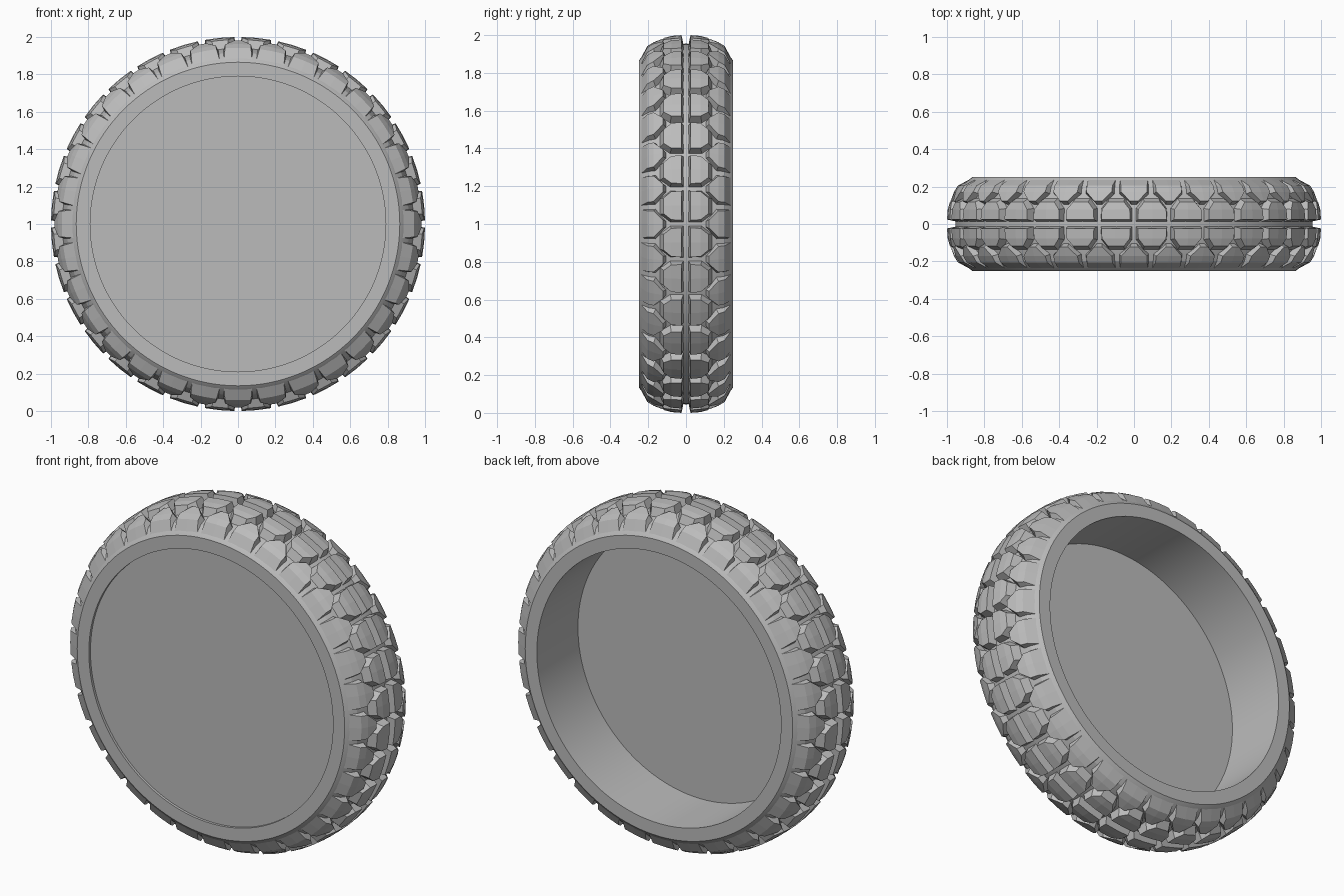
import bpy, bmesh
from math import sin, cos, pi

old = bpy.data.objects.get("Cube")
if old:
    bpy.data.objects.remove(old, do_unlink=True)

COUNT = 32            # tread blocks around each row
PITCH = 2 * pi / COUNT

rubber = bpy.data.materials.new("grey_rubber")
rubber.use_nodes = True
GREY = (0.5, 0.5, 0.5, 1)
rubber.diffuse_color = GREY
rubber.node_tree.nodes["Principled BSDF"].inputs["Base Color"].default_value = GREY


def polar(angle, y, r):
    """Point on the wheel, whose axle runs along y at height 1."""
    return (r * sin(angle), y, 1 + r * cos(angle))


def finish(name, bm, smooth_angle=0):
    bmesh.ops.recalc_face_normals(bm, faces=bm.faces[:])
    mesh = bpy.data.meshes.new(name)
    bm.to_mesh(mesh)
    bm.free()
    mesh.materials.append(rubber)
    obj = bpy.data.objects.new(name, mesh)
    bpy.context.collection.objects.link(obj)
    if smooth_angle:
        bpy.ops.object.select_all(action='DESELECT')
        bpy.context.view_layer.objects.active = obj
        obj.select_set(True)
        bpy.ops.object.shade_smooth_by_angle(angle=smooth_angle)
    return obj


def lathe(name, profile, steps):
    """Revolve a closed (y, radius) profile around the axle."""
    bm = bmesh.new()
    rings = [[bm.verts.new(polar(2 * pi * i / steps, y, r)) for y, r in profile]
             for i in range(steps)]
    n = len(profile)
    for i, ring in enumerate(rings):
        after = rings[(i + 1) % steps]
        for j in range(n):
            k = (j + 1) % n
            bm.faces.new((ring[j], ring[k], after[k], after[j]))
    return finish(name, bm, pi / 9)


def tread(name, rows, shift):
    """Loft one tapered block from rows of (half width, y, radius) at top and base,
    then repeat it around both sides of the tyre."""
    bm = bmesh.new()
    for side in (-1, 1):
        for i in range(COUNT):
            a = (i + shift) * PITCH
            rings = []
            for (tw, ty, tr), (bw, by, br) in rows:
                section = [(-bw, by, br), (-tw, ty, tr), (0, ty, tr),
                           (tw, ty, tr), (bw, by, br)]
                rings.append([bm.verts.new(polar(a + w, side * y, r))
                              for w, y, r in section])
            for r0, r1 in zip(rings, rings[1:]):
                for j in range(5):
                    k = (j + 1) % 5
                    bm.faces.new((r0[j], r0[k], r1[k], r1[j]))
            bm.faces.new(rings[0])
            bm.faces.new(rings[-1])
    return finish(name, bm)


# Tyre body: crowned outside, straight bore
half = [(0.25, 0.865), (0.235, 0.885), (0.2, 0.915), (0.12, 0.945)]
outside = half + [(0, 0.955)] + [(-y, r) for y, r in reversed(half)]
lathe("tyre_body", outside + [(-0.25, 0.79), (0.25, 0.79)], 128)

# Solid wheel disc set just behind the front rim
bm = bmesh.new()
rims = [[bm.verts.new(polar(2 * pi * i / 128, y, 0.795)) for i in range(128)]
        for y in (-0.235, -0.13)]
for rim in rims:
    bm.faces.new(rim)
for i in range(128):
    k = (i + 1) % 128
    bm.faces.new((rims[0][i], rims[0][k], rims[1][k], rims[1][i]))
finish("wheel_disc", bm)

# Centre blocks: half hexagons either side of the middle groove
tread("centre_blocks", [
    ((0.078, 0.024, 1.0), (0.09, 0.012, 0.945)),
    ((0.075, 0.078, 0.996), (0.09, 0.085, 0.935)),
    ((0.043, 0.118, 0.986), (0.045, 0.145, 0.92)),
], 0.5)

# Shoulder blocks: blunt noses reaching between the centre blocks
tread("shoulder_blocks", [
    ((0.022, 0.122, 0.981), (0.014, 0.1, 0.935)),
    ((0.072, 0.172, 0.962), (0.088, 0.158, 0.92)),
    ((0.074, 0.205, 0.942), (0.09, 0.205, 0.895)),
    ((0.086, 0.24, 0.876), (0.09, 0.236, 0.868)),
], 0)
